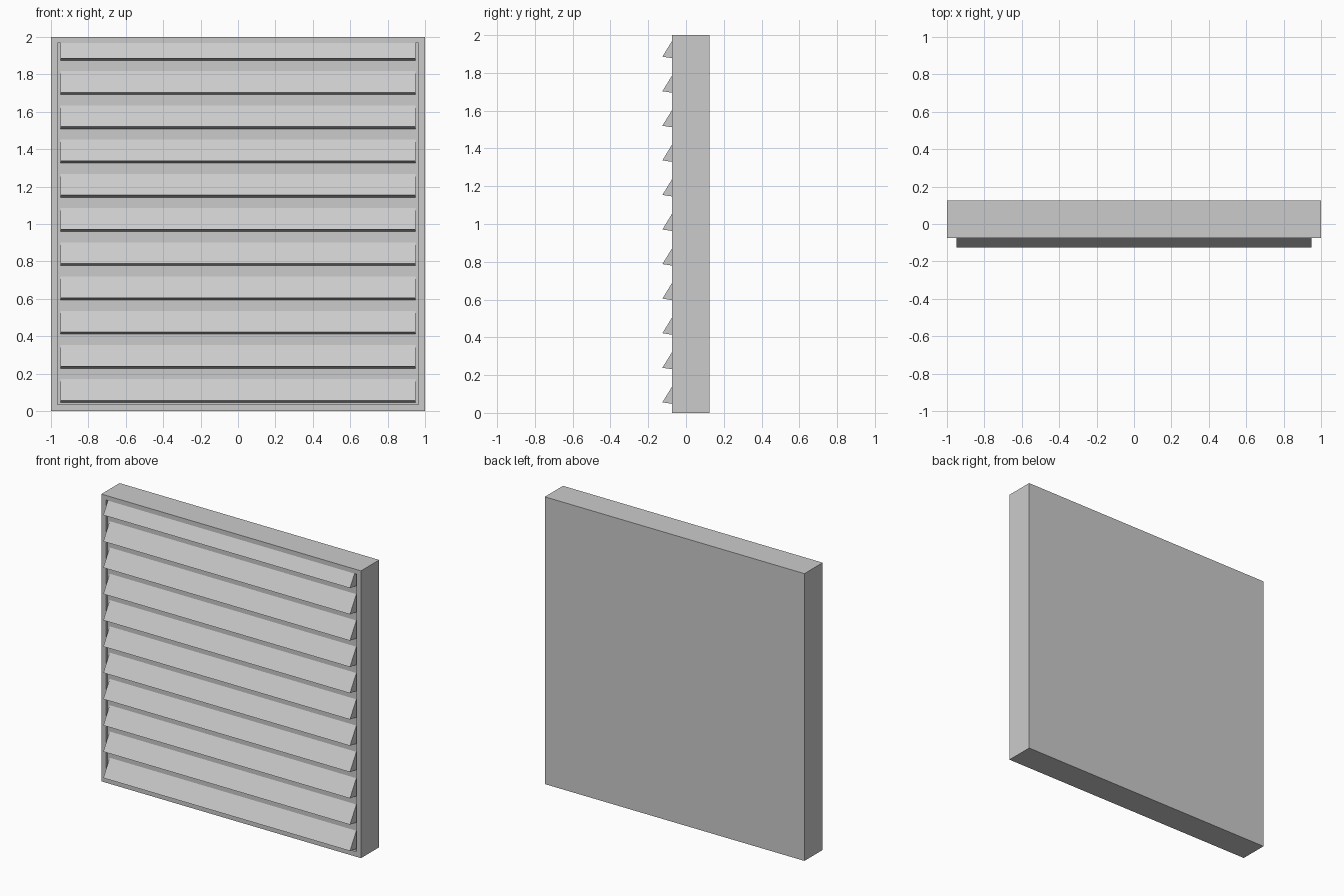
import bpy

if "Cube" in bpy.data.objects:
    bpy.data.objects.remove(bpy.data.objects["Cube"])

# One plain grey for the whole louvre
grey = bpy.data.materials.new("plain grey")
grey.diffuse_color = (0.6, 0.6, 0.6, 1)
grey.use_nodes = True
grey.node_tree.nodes["Principled BSDF"].inputs["Base Color"].default_value = grey.diffuse_color

FRONT, BACK, PANEL = -0.075, 0.125, -0.055   # depths along y
OPEN_X, OPEN_LOW, OPEN_TOP = 0.965, 0.035, 1.968
SLATS, PITCH = 11, 0.183


def make(name, verts, faces):
    mesh = bpy.data.meshes.new(name)
    mesh.from_pydata(verts, [], faces)
    mesh.materials.append(grey)
    obj = bpy.data.objects.new(name, mesh)
    bpy.context.collection.objects.link(obj)
    return obj


def ring(x, low, top, y):
    return [(-x, y, low), (x, y, low), (x, y, top), (-x, y, top)]


# Frame: solid block with a shallow recess in the front
rings = [ring(1, 0, 2, BACK), ring(1, 0, 2, FRONT),
         ring(OPEN_X, OPEN_LOW, OPEN_TOP, FRONT),
         ring(OPEN_X, OPEN_LOW, OPEN_TOP, PANEL)]
faces = [(3, 2, 1, 0), (12, 13, 14, 15)]
for r in range(3):
    for i in range(4):
        j = (i + 1) % 4
        faces.append((r * 4 + i, r * 4 + j, r * 4 + 4 + j, r * 4 + 4 + i))
make("frame", [v for r in rings for v in r], faces)

# Slats: wedge profile (y, z) repeated up the recess
profile = [(-0.125, 0.056), (PANEL, 0.045), (PANEL, 0.17)]
for n in range(SLATS):
    verts = [(x, y, z + n * PITCH) for x in (-0.95, 0.95) for y, z in profile]
    make(f"slat_{n + 1}", verts,
         [(0, 2, 1), (3, 4, 5), (0, 1, 4, 3), (1, 2, 5, 4), (2, 0, 3, 5)])
